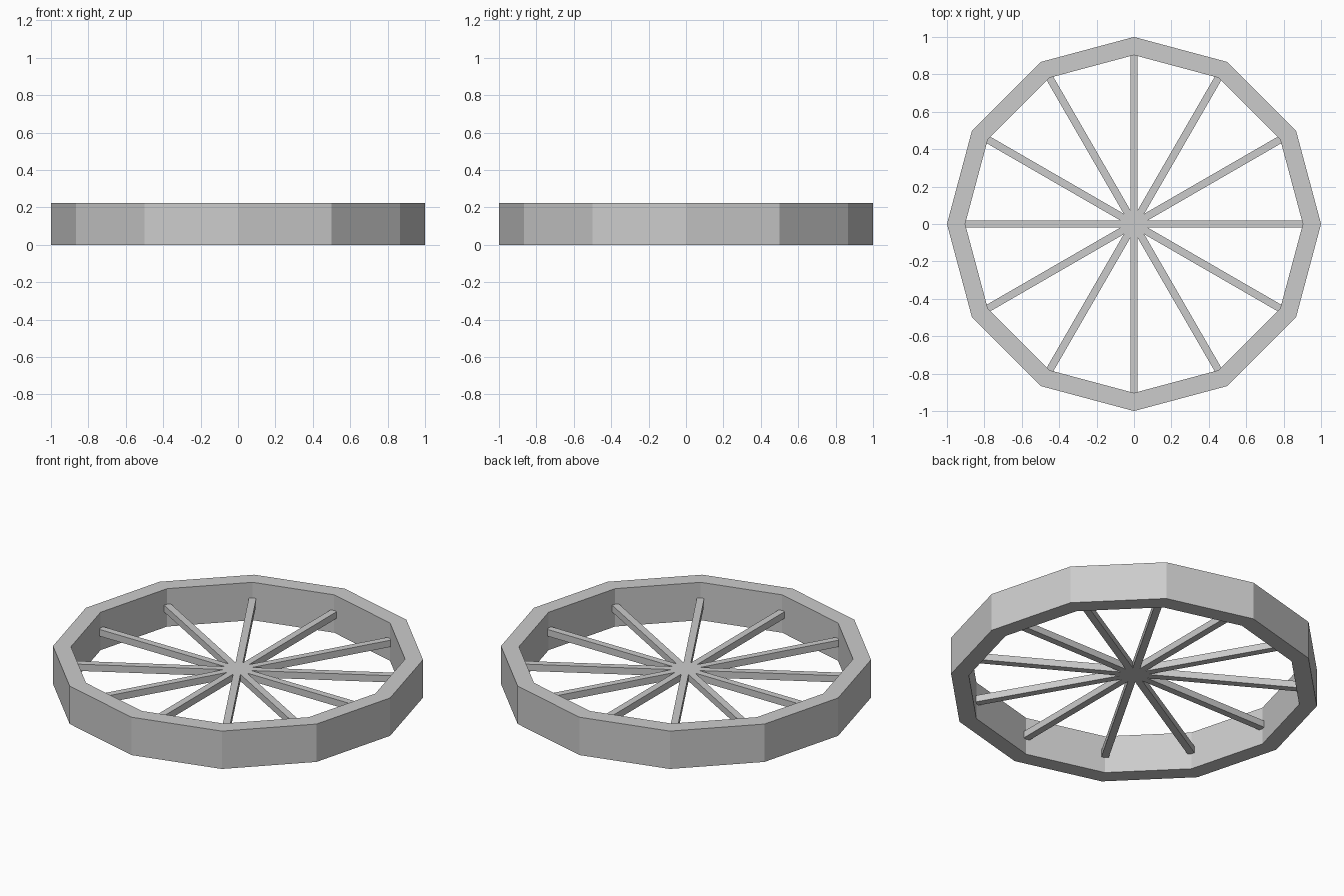
import bpy, bmesh
from math import cos, sin, pi

if "Cube" in bpy.data.objects:
    bpy.data.objects.remove(bpy.data.objects["Cube"])

SIDES = 12
RIM_H = 0.225
OUTER, INNER = 1.0, 0.903
SPOKE = 0.04  # square spoke section


def polar(r, a, z=0.0):
    return (r * cos(a), r * sin(a), z)


def make_object(name, bm):
    bmesh.ops.recalc_face_normals(bm, faces=bm.faces)
    mesh = bpy.data.meshes.new(name)
    bm.to_mesh(mesh)
    bm.free()
    obj = bpy.data.objects.new(name, mesh)
    bpy.context.collection.objects.link(obj)
    return obj


def extrude_up(bm, height):
    geom = bmesh.ops.extrude_face_region(bm, geom=bm.faces[:])["geom"]
    verts = [g for g in geom if isinstance(g, bmesh.types.BMVert)]
    bmesh.ops.translate(bm, verts=verts, vec=(0, 0, height))


# Rim: flat twelve-sided ring raised to a hoop
bm = bmesh.new()
angles = [2 * pi * i / SIDES for i in range(SIDES)]
outer = [bm.verts.new(polar(OUTER, a)) for a in angles]
inner = [bm.verts.new(polar(INNER, a)) for a in angles]
for i in range(SIDES):
    j = (i + 1) % SIDES
    bm.faces.new((outer[i], outer[j], inner[j], inner[i]))
extrude_up(bm, RIM_H)
make_object("wheel_rim", bm)

# Spokes: star of bars, one to each rim corner, meeting in a solid hub
bm = bmesh.new()
half = SPOKE / 2
z0 = RIM_H / 2 - half
notch_r = half / sin(pi / SIDES)
notches = [bm.verts.new(polar(notch_r, a - pi / SIDES, z0)) for a in angles]
bm.faces.new(notches)
for i, a in enumerate(angles):
    x, y, _ = polar(INNER, a)
    dx, dy = -sin(a) * half, cos(a) * half
    right = bm.verts.new((x - dx, y - dy, z0))
    left = bm.verts.new((x + dx, y + dy, z0))
    bm.faces.new((notches[i], right, left, notches[(i + 1) % SIDES]))
extrude_up(bm, SPOKE)
make_object("spokes", bm)
